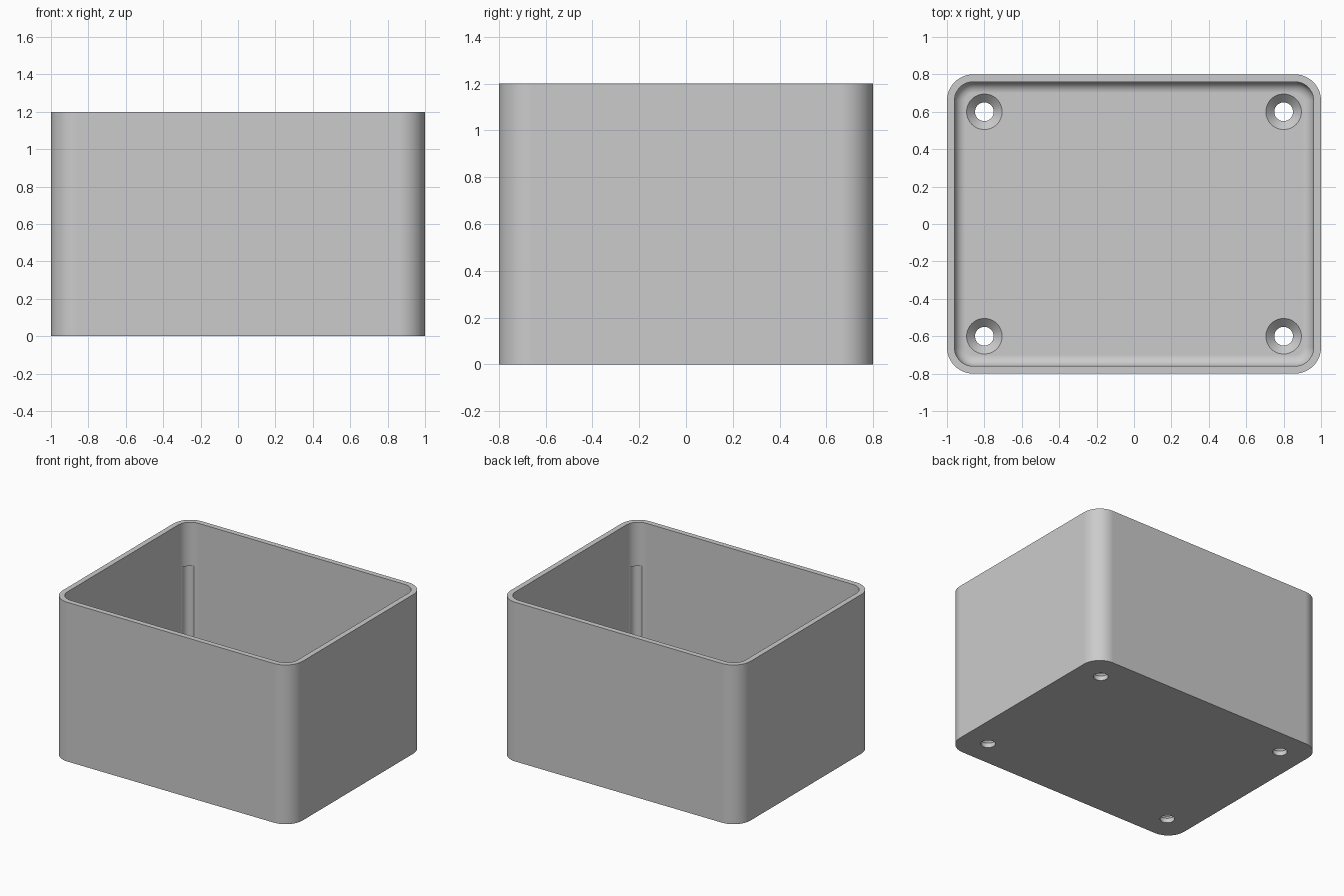
import bpy, bmesh, math

cube = bpy.data.objects.get("Cube")
if cube:
    bpy.data.objects.remove(cube, do_unlink=True)

HX, HY, HEIGHT = 1.0, 0.8, 1.2
WALL, FLOOR = 0.04, 0.08
CORNER, FILLET = 0.14, 0.06
HOLE_X, HOLE_Y = 0.8, 0.6
SEGMENTS = 12

grey = bpy.data.materials.new("light grey")
grey.use_nodes = True
colour = (0.6, 0.6, 0.6, 1)
grey.diffuse_color = colour
grey.node_tree.nodes["Principled BSDF"].inputs["Base Color"].default_value = colour


def rounded_ring(bm, inset, z):
    """Rounded rectangle of vertices, set in from the outside outline."""
    r = CORNER - inset
    verts = []
    for quarter, (sx, sy) in enumerate([(1, 1), (-1, 1), (-1, -1), (1, -1)]):
        for i in range(SEGMENTS + 1):
            a = math.pi / 2 * (quarter + i / SEGMENTS)
            verts.append(bm.verts.new((sx * (HX - CORNER) + r * math.cos(a),
                                       sy * (HY - CORNER) + r * math.sin(a), z)))
    return verts


def round_ring(bm, x, y, radius, z, count=48):
    return [bm.verts.new((x + radius * math.cos(math.tau * i / count),
                          y + radius * math.sin(math.tau * i / count), z))
            for i in range(count)]


def loft(bm, rings):
    """Closed solid through a series of matching rings."""
    for low, high in zip(rings, rings[1:]):
        n = len(low)
        for i in range(n):
            j = (i + 1) % n
            bm.faces.new((low[i], low[j], high[j], high[i]))
    bm.faces.new(rings[0][::-1])
    bm.faces.new(rings[-1])


def make_object(name, bm):
    bmesh.ops.recalc_face_normals(bm, faces=bm.faces[:])
    mesh = bpy.data.meshes.new(name)
    bm.to_mesh(mesh)
    bm.free()
    mesh.materials.append(grey)
    obj = bpy.data.objects.new(name, mesh)
    bpy.context.collection.objects.link(obj)
    return obj


# Open tray: outside wall, rim, inside wall, floor fillet, floor
bm = bmesh.new()
rings = [rounded_ring(bm, 0, 0), rounded_ring(bm, 0, HEIGHT),
         rounded_ring(bm, WALL, HEIGHT)]
for i in range(9):
    a = math.pi / 2 * i / 8
    rings.append(rounded_ring(bm, WALL + FILLET * (1 - math.cos(a)),
                              FLOOR + FILLET * (1 - math.sin(a))))
loft(bm, rings)
box = make_object("open_box", bm)

# Countersunk screw holes and the shallow relief grooves in the inner corners
holes, grooves = bmesh.new(), bmesh.new()
for sx in (-1, 1):
    for sy in (-1, 1):
        profile = [(0.05, -0.05), (0.05, FLOOR - 0.045),
                   (0.095, FLOOR), (0.095, FLOOR + 0.1)]
        loft(holes, [round_ring(holes, sx * HOLE_X, sy * HOLE_Y, r, z)
                     for r, z in profile])
        loft(grooves, [round_ring(grooves, sx * 0.913, sy * 0.713, 0.045, z, 32)
                       for z in (FLOOR + FILLET, 0.87)])
cutters = [make_object("screw_hole_cutter", holes),
           make_object("corner_groove_cutter", grooves)]

bpy.context.view_layer.objects.active = box
for cutter in cutters:
    cutter.hide_render = True
    cut = box.modifiers.new(cutter.name, 'BOOLEAN')
    cut.operation = 'DIFFERENCE'
    cut.solver = 'EXACT'
    cut.object = cutter
    bpy.ops.object.modifier_apply(modifier=cut.name)
    bpy.data.objects.remove(cutter, do_unlink=True)

# Smooth rounded corners with crisp rims and true flat faces
bpy.ops.object.select_all(action='DESELECT')
box.select_set(True)
bpy.ops.object.shade_smooth_by_angle(angle=math.radians(25))
weighted = box.modifiers.new("flat_face_normals", 'WEIGHTED_NORMAL')
weighted.keep_sharp = True
